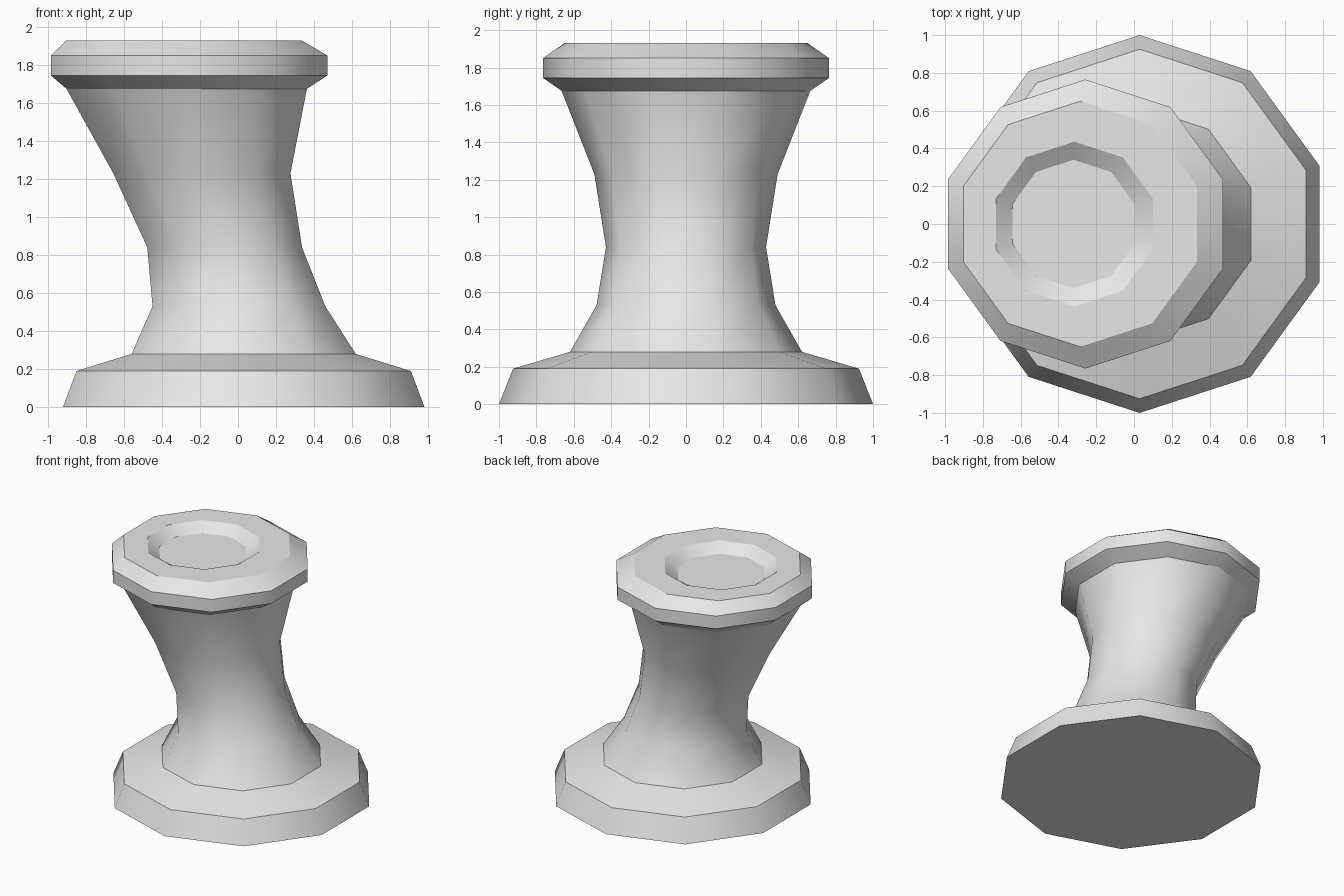
import bpy
import bmesh
from math import cos, sin, tau

SIDES = 10

default = bpy.data.objects.get("Cube")
if default:
    bpy.data.objects.remove(default, do_unlink=True)

grey = bpy.data.materials.new("light_grey")
grey.use_nodes = True
grey.diffuse_color = (0.8, 0.8, 0.8, 1)
bsdf = next(n for n in grey.node_tree.nodes if n.type == 'BSDF_PRINCIPLED')
bsdf.inputs["Base Color"].default_value = (0.8, 0.8, 0.8, 1)
bsdf.inputs["Roughness"].default_value = 0.8


def loft(name, rings, crisp, close_first=False, close_last=False):
    """Skin decagon rings (centre x, radius, z); crisp keeps ring edges sharp."""
    bm = bmesh.new()
    loops = []
    for cx, r, z in rings:
        angles = [tau * (i / SIDES + 0.25) for i in range(SIDES)]
        loops.append([bm.verts.new((cx + r * cos(a), r * sin(a), z)) for a in angles])
    for low, high in zip(loops, loops[1:]):
        for i in range(SIDES):
            j = (i + 1) % SIDES
            bm.faces.new((low[i], low[j], high[j], high[i]))
    if close_first:
        bm.faces.new(loops[0][::-1])
    if close_last:
        bm.faces.new(loops[-1])
    for face in bm.faces:
        face.smooth = True
    if crisp:
        for loop in loops:
            for i in range(SIDES):
                bm.edges.get((loop[i - 1], loop[i])).smooth = False
    mesh = bpy.data.meshes.new(name)
    bm.to_mesh(mesh)
    bm.free()
    mesh.materials.append(grey)
    obj = bpy.data.objects.new(name, mesh)
    bpy.context.collection.objects.link(obj)
    return obj


foot = (0.03, 0.62, 0.28)
collar = (-0.27, 0.665, 1.675)

# Wide foot with a sloped shoulder
loft("base", [(0.03, 1.0, 0), (0.03, 0.925, 0.19), foot], True, close_first=True)

# Leaning waisted stem
loft("stem", [foot, (0.005, 0.478, 0.53), (-0.07, 0.428, 0.84),
              (-0.19, 0.49, 1.23), collar], False)

# Bevelled cap with a shallow dish in its top
loft("cap", [collar, (-0.257, 0.765, 1.745), (-0.257, 0.765, 1.85),
             (-0.285, 0.65, 1.93), (-0.315, 0.436, 1.93),
             (-0.32, 0.34, 1.865)], True, close_last=True)
